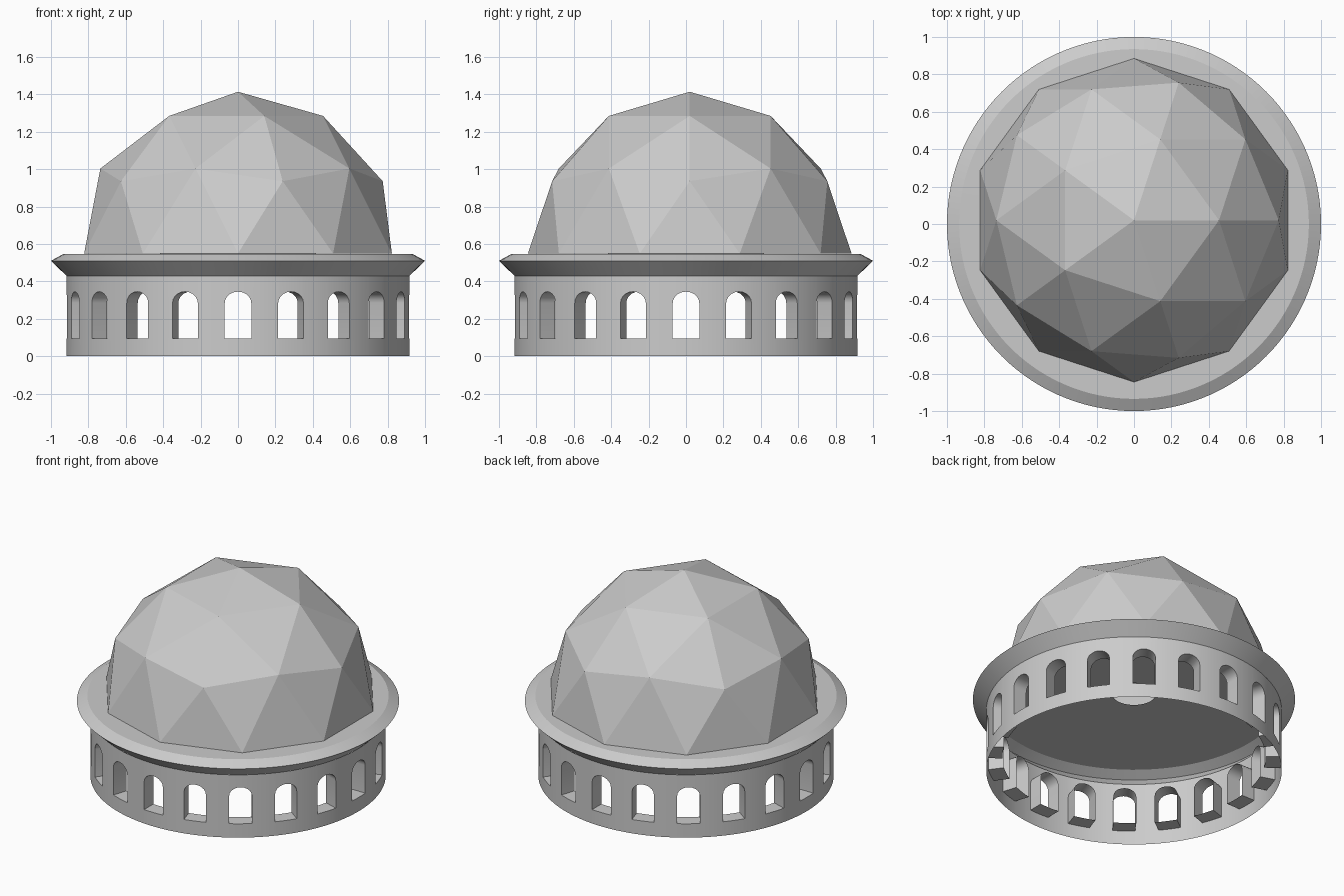
import bpy, bmesh, math
from mathutils import Vector

if "Cube" in bpy.data.objects:
    bpy.data.objects.remove(bpy.data.objects["Cube"])

BAYS = 20
R = 0.917            # wall radius
WALL_TOP = 0.43
SILL, SPRING, ARCH_RISE = 0.095, 0.285, 0.06
HALF_W = 0.071
REVEAL = 0.10        # how far the window frames run inward


def make_object(name, bm, smooth=None):
    bmesh.ops.remove_doubles(bm, verts=bm.verts[:], dist=1e-5)
    mesh = bpy.data.meshes.new(name)
    bm.to_mesh(mesh)
    bm.free()
    obj = bpy.data.objects.new(name, mesh)
    bpy.context.collection.objects.link(obj)
    if smooth:
        bpy.ops.object.select_all(action='DESELECT')
        obj.select_set(True)
        bpy.context.view_layer.objects.active = obj
        bpy.ops.object.shade_smooth_by_angle(angle=math.radians(smooth))
    return obj


def face(bm, points):
    bm.faces.new([bm.verts.new(p) for p in points])


def on_wall(angle, z):
    return Vector((R * math.cos(angle), R * math.sin(angle), z))


def lathe(name, profile, steps=120):
    bm = bmesh.new()
    for i in range(steps):
        a, b = (2 * math.pi * k / steps for k in (i, i + 1))
        for (r0, z0), (r1, z1) in zip(profile, profile[1:]):
            face(bm, [(r * math.cos(t), r * math.sin(t), z)
                      for r, z, t in ((r0, z0, a), (r0, z0, b), (r1, z1, b), (r1, z1, a))])
    return make_object(name, bm, 20)


# Drum wall: thin shell with arched openings, plus the window frames behind them
wall, frames = bmesh.new(), bmesh.new()
half_angle = math.asin(HALF_W / R)
half_bay = math.pi / BAYS
arch = [(-half_angle * math.cos(math.pi * i / 10),
         SPRING + ARCH_RISE * math.sin(math.pi * i / 10)) for i in range(11)]
for k in range(BAYS):
    mid = -math.pi / 2 + 2 * math.pi * k / BAYS
    inward = Vector((-math.cos(mid), -math.sin(mid), 0)) * REVEAL

    # wall below and above the opening
    for (a, za), (b, zb) in zip(arch, arch[1:]):
        a, b = mid + a, mid + b
        face(wall, [on_wall(a, 0), on_wall(b, 0), on_wall(b, SILL), on_wall(a, SILL)])
        face(wall, [on_wall(a, za), on_wall(b, zb), on_wall(b, WALL_TOP), on_wall(a, WALL_TOP)])

    # solid pier between this opening and the next
    n = 4
    for i in range(n):
        a, b = (mid + half_angle + 2 * (half_bay - half_angle) * j / n for j in (i, i + 1))
        for z0, z1 in ((0, SILL), (SILL, SPRING), (SPRING, WALL_TOP)):
            face(wall, [on_wall(a, z0), on_wall(b, z0), on_wall(b, z1), on_wall(a, z1)])

    # frame: sill, jambs and arch running inward
    sill = [(a, SILL) for a, _ in reversed(arch)]
    outline = [on_wall(mid + a, z) for a, z in arch + sill]
    for p, q in zip(outline, outline[1:] + outline[:1]):
        face(frames, [q, p, p + inward, q + inward])
make_object("drum_wall", wall, 30)
make_object("window_frames", frames, 30)

# Flared cornice with its flat deck and round central opening
lathe("cornice", [(R, WALL_TOP), (1.0, 0.51), (0.935, 0.546), (0.135, 0.549)])

# Faceted dome: upper half of a geodesic sphere
dome = bmesh.new()
bmesh.ops.create_icosphere(dome, subdivisions=2, radius=0.865)
lower = [f for f in dome.faces if f.calc_center_median().z < 0]
bmesh.ops.delete(dome, geom=lower, context='FACES')
bmesh.ops.translate(dome, verts=dome.verts[:], vec=(0, 0.02, 0.549))
make_object("faceted_dome", dome)
